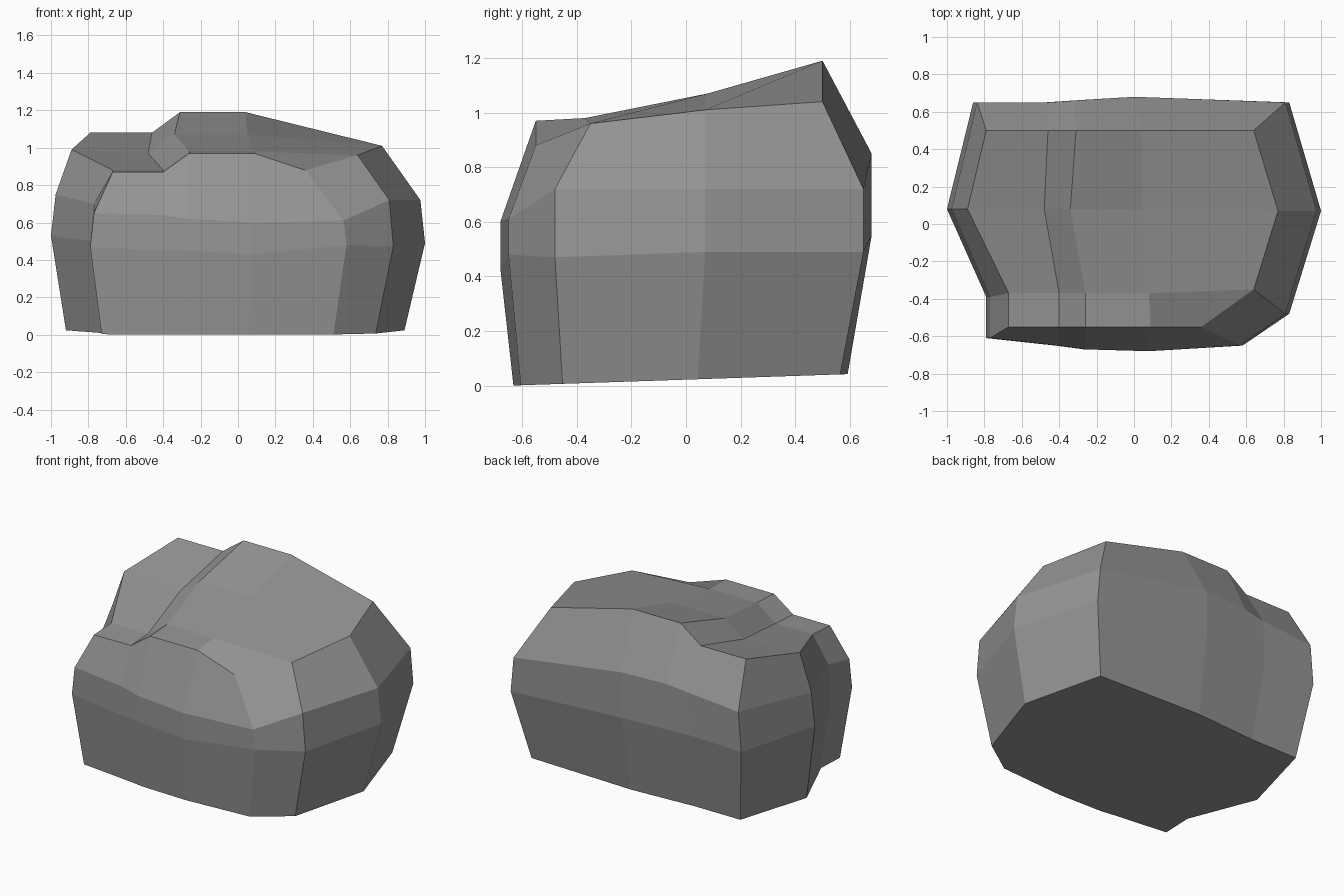
import bpy
import bmesh

# Remove the default object
default_cube = bpy.data.objects.get("Cube")
if default_cube:
    bpy.data.objects.remove(default_cube, do_unlink=True)


def make_material(name, grey):
    colour = (grey, grey, grey, 1)
    material = bpy.data.materials.new(name)
    material.use_nodes = True
    material.diffuse_color = colour
    material.node_tree.nodes["Principled BSDF"].inputs["Base Color"].default_value = colour
    return material


# Each column of the rock wall, going round from the back corner at -x:
# (top rim point), (widest point), shoulder height
columns = [
    ((-.79, .5, 1.08), (-.86, .65, .54), .8),
    ((-.46, .5, 1.08), (-.48, .65, .55), .83),
    ((-.31, .5, 1.19), (-.33, .66, .55), .85),
    ((.04, .5, 1.19), (0, .68, .55), .85),
    ((.64, .5, 1.04), (.83, .65, .49), .72),
    ((.77, .07, 1.01), (1, .07, .49), .72),
    ((.64, -.35, .96), (.83, -.48, .47), .72),
    ((.36, -.55, .88), (.58, -.65, .48), .61),
    ((.09, -.55, .97), (.08, -.68, .43), .6),
    ((-.26, -.55, .97), (-.27, -.67, .45), .62),
    ((-.4, -.55, .87), (-.42, -.65, .45), .64),
    ((-.67, -.55, .87), (-.79, -.61, .47), .65),
    ((-.67, -.37, .88), (-.79, -.39, .5), .7),
    ((-.89, .08, .99), (-1, .08, .53), .75),
]

# Inner points of the stepped top, two rows from the back to the front
inner_rows = [
    [(-.48, .08, .97), (-.34, .08, 1.07), (.05, .08, 1.07)],
    [(-.4, -.37, .88), (-.26, -.37, .98), (.08, -.37, .98)],
]


def shoulder_point(widest, height):
    x, y, z = widest
    return (x * .975, y, height)


def base_point(widest):
    x, y, z = widest
    y = y * .9 - .02
    return (x * .905 - .015, y, .022 + .034 * y)


def bridge(bm, upper, lower):
    count = len(upper)
    for i in range(count):
        j = (i + 1) % count
        bm.faces.new((upper[i], upper[j], lower[j], lower[i]))


bm = bmesh.new()

# Walls: rim, shoulder, widest ring and base, joined ring to ring
rim = [bm.verts.new(top) for top, widest, height in columns]
shoulder = [bm.verts.new(shoulder_point(widest, height)) for top, widest, height in columns]
waist = [bm.verts.new(widest) for top, widest, height in columns]
base = [bm.verts.new(base_point(widest)) for top, widest, height in columns]
for upper, lower in ((rim, shoulder), (shoulder, waist), (waist, base)):
    bridge(bm, upper, lower)
bm.faces.new(base)

# Top: rim and inner points arranged as a grid of quads
inner = [[bm.verts.new(point) for point in row] for row in inner_rows]
grid = [
    rim[:5],
    [rim[13], *inner[0], rim[5]],
    [rim[12], *inner[1], rim[6]],
    rim[7:12][::-1],
]
for back, front in zip(grid, grid[1:]):
    for i in range(len(back) - 1):
        bm.faces.new((back[i], front[i], front[i + 1], back[i + 1]))

bmesh.ops.recalc_face_normals(bm, faces=bm.faces[:])
mesh = bpy.data.meshes.new("rock")
bm.to_mesh(mesh)
bm.free()

# Flat faceted stone in one grey
mesh.materials.append(make_material("stone grey", .3))
rock = bpy.data.objects.new("rock", mesh)
bpy.context.collection.objects.link(rock)
